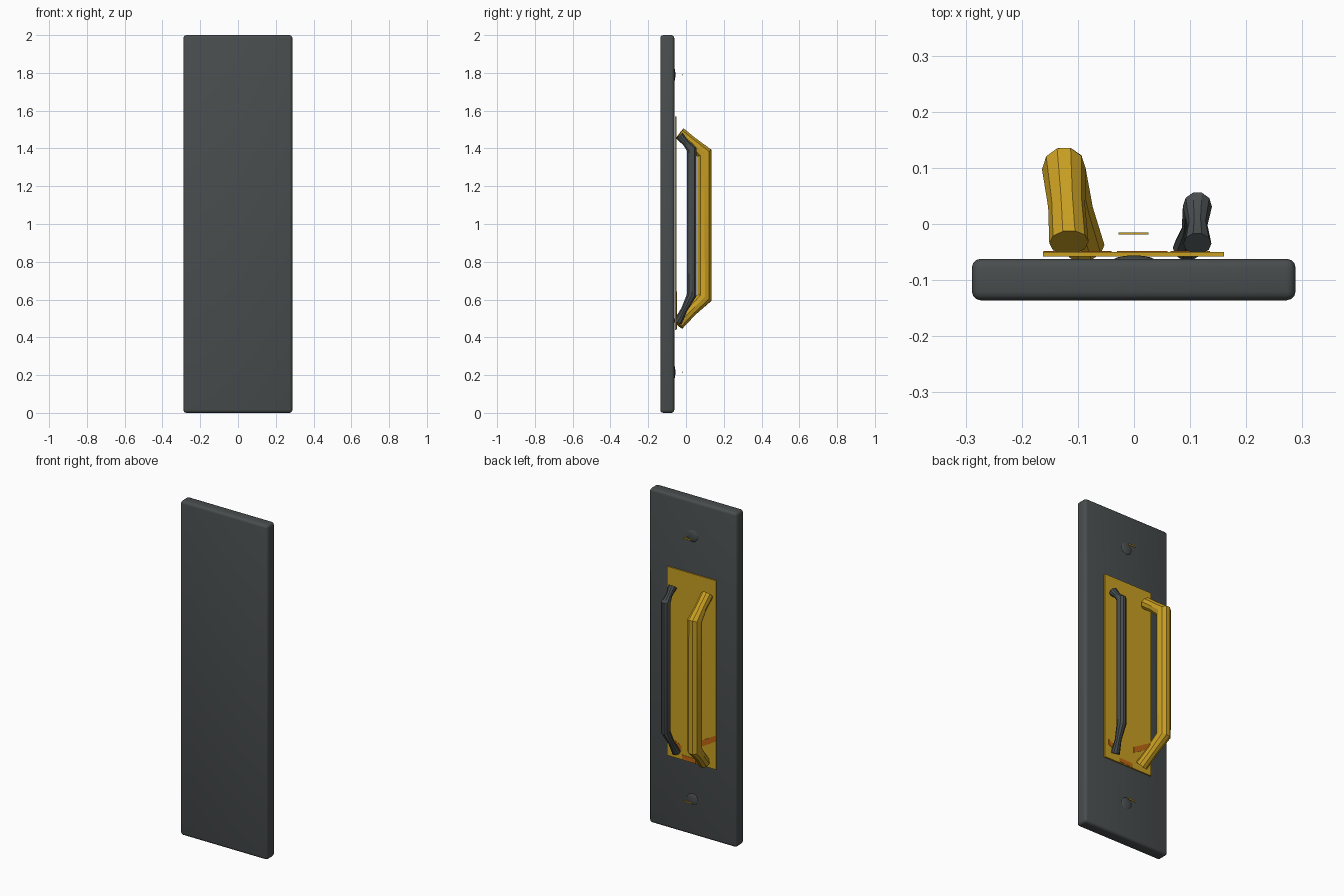
import bpy, bmesh, math
from mathutils import Vector

if "Cube" in bpy.data.objects:
    bpy.data.objects.remove(bpy.data.objects["Cube"])


def material(name, rgb):
    m = bpy.data.materials.new(name)
    m.diffuse_color = (*rgb, 1)
    m.use_nodes = True
    m.node_tree.nodes["Principled BSDF"].inputs["Base Color"].default_value = m.diffuse_color
    return m


DARK = material("dark grey", (0.066, 0.074, 0.076))
GOLD = material("gold", (0.58, 0.345, 0.016))
RUST = material("rust orange", (0.52, 0.13, 0.006))


def finish(name, bm, mat, smooth=None):
    bmesh.ops.recalc_face_normals(bm, faces=bm.faces)
    me = bpy.data.meshes.new(name)
    bm.to_mesh(me)
    bm.free()
    me.materials.append(mat)
    ob = bpy.data.objects.new(name, me)
    bpy.context.collection.objects.link(ob)
    if smooth:
        bpy.context.view_layer.objects.active = ob
        ob.select_set(True)
        bpy.ops.object.shade_smooth_by_angle(angle=math.radians(smooth))
        ob.select_set(False)
    return ob


def box(name, lo, hi, mat, bevel=0, smooth=None):
    bm = bmesh.new()
    bmesh.ops.create_cube(bm, size=1)
    for v in bm.verts:
        v.co = Vector([(a + b) / 2 + c * (b - a) for a, b, c in zip(lo, hi, v.co)])
    if bevel:
        bmesh.ops.bevel(bm, geom=bm.edges[:], offset=bevel, segments=3,
                        profile=0.5, affect='EDGES')
    return finish(name, bm, mat, smooth)


def tube(name, path, mat, sides=10):
    """Loft of round sections; path rows are (x, y, z, radius)."""
    bm = bmesh.new()
    pts = [Vector(p[:3]) for p in path]
    rings = []
    for i, p in enumerate(pts):
        a = (p - pts[i - 1]).normalized() if i else None
        b = (pts[i + 1] - p).normalized() if i < len(pts) - 1 else None
        t = ((a or b) + (b or a)).normalized()
        # mitre: stretch the section across the bend
        stretch = 1 / max(0.5, t.dot(b or a))
        side = Vector((1, 0, 0))
        side = (side - t * side.dot(t)).normalized()
        up = t.cross(side)
        r = path[i][3]
        rings.append([bm.verts.new(p + side * r * math.cos(k * math.tau / sides)
                                   + up * r * stretch * math.sin(k * math.tau / sides))
                      for k in range(sides)])
    for r0, r1 in zip(rings, rings[1:]):
        for k in range(sides):
            j = (k + 1) % sides
            bm.faces.new((r0[k], r0[j], r1[j], r1[k]))
    bm.faces.new(rings[0])
    bm.faces.new(rings[-1])
    return finish(name, bm, mat, 30)


# door slab and pull plate
box("door_slab", (-0.289, -0.136, 0), (0.288, -0.062, 2), DARK, 0.016, 40)
box("pull_plate", (-0.162, -0.058, 0.44), (0.16, -0.05, 1.57), GOLD)

# large gold handle and slim dark handle, legs pinched and flared at the ends
tube("large_handle", [(-0.087, -0.042, 0.47, 0.035), (-0.106, 0.026, 0.54, 0.033),
                      (-0.125, 0.098, 0.61, 0.039), (-0.125, 0.098, 1.375, 0.039),
                      (-0.120, 0.031, 1.43, 0.033), (-0.116, -0.033, 1.48, 0.035)], GOLD)
tube("slim_handle", [(0.094, -0.044, 0.480, 0.025), (0.103, -0.010, 0.545, 0.018),
                     (0.113, 0.031, 0.625, 0.026), (0.113, 0.031, 1.395, 0.026),
                     (0.113, -0.002, 1.430, 0.018), (0.113, -0.035, 1.468, 0.025)], DARK)

# domed screws with thin floating slot strips
for tag, z in (("upper", 1.79), ("lower", 0.215)):
    bm = bmesh.new()
    bmesh.ops.create_uvsphere(bm, u_segments=16, v_segments=10, radius=1)
    for v in bm.verts:
        v.co = Vector((v.co.x * 0.037, -0.065 + v.co.z * 0.009, z + v.co.y * 0.037))
    finish(tag + "_screw", bm, DARK, 40)
    box(tag + "_screw_slot", (-0.028, -0.019, z - 0.004), (0.026, -0.015, z + 0.004), GOLD)

# rust streaks painted near the bottom of the plate: x0, z0, x1, z1, half height
for i, (x0, z0, x1, z1, h) in enumerate([(-0.161, 0.625, -0.04, 0.555, 0.018),
                                         (0.135, 0.54, 0.065, 0.505, 0.016),
                                         (0.06, 0.458, -0.03, 0.455, 0.012)]):
    bm = bmesh.new()
    quad = [(x0, z0 - h), (x1, z1 - h), (x1, z1 + h), (x0, z0 + h)]
    f = bm.faces.new([bm.verts.new((x, -0.0505, z)) for x, z in quad])
    ext = bmesh.ops.extrude_face_region(bm, geom=[f])
    for v in ext["geom"]:
        if isinstance(v, bmesh.types.BMVert):
            v.co.y = -0.0485
    finish("rust_streak_%d" % (i + 1), bm, RUST)
